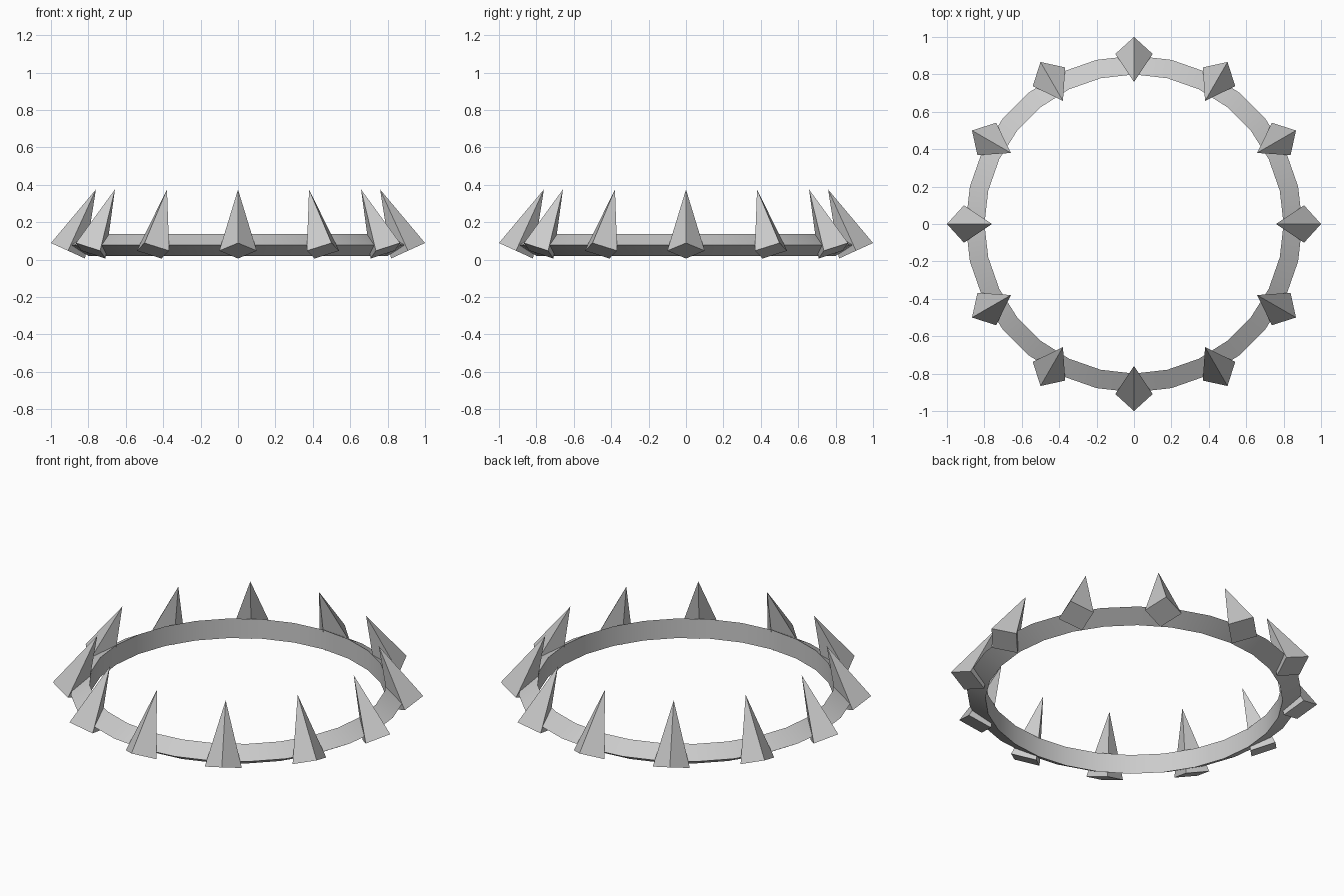
import bpy, bmesh, math
from mathutils import Matrix

if "Cube" in bpy.data.objects:
    bpy.data.objects.remove(bpy.data.objects["Cube"])

def make_object(name, bm):
    bmesh.ops.recalc_face_normals(bm, faces=bm.faces[:])
    mesh = bpy.data.meshes.new(name)
    bm.to_mesh(mesh)
    bm.free()
    ob = bpy.data.objects.new(name, mesh)
    bpy.context.collection.objects.link(ob)
    return ob

# Ring band: triangular section swept around 28 steps
SEG, R, r, Z = 28, 0.833, 0.067, 0.078
bm = bmesh.new()
loops = []
for i in range(SEG):
    a = 2 * math.pi * i / SEG
    loop = []
    for k in range(3):
        b = 2 * math.pi * k / 3
        rad = R + r * math.cos(b)
        loop.append(bm.verts.new((rad * math.cos(a), rad * math.sin(a), Z + r * math.sin(b))))
    loops.append(loop)
for i in range(SEG):
    p, q = loops[i], loops[(i + 1) % SEG]
    for k in range(3):
        n = (k + 1) % 3
        bm.faces.new((p[k], q[k], q[n], p[n]))
ring = make_object("ring_band", bm)
bpy.context.view_layer.objects.active = ring
ring.select_set(True)
bpy.ops.object.shade_smooth_by_angle(angle=math.radians(30))

# Twelve four-sided spikes leaning inward
COUNT, RADIUS, DEPTH, TILT = 12, 0.1, 0.36, math.radians(24.5)
base_r = 1 - RADIUS * math.cos(TILT)
base_z = RADIUS * math.sin(TILT) + 0.006
for i in range(COUNT):
    bm = bmesh.new()
    base = [bm.verts.new((RADIUS * math.cos(k * math.pi / 2),
                          RADIUS * math.sin(k * math.pi / 2), 0)) for k in range(4)]
    tip = bm.verts.new((0, 0, DEPTH))
    bm.faces.new(base[::-1])
    for k in range(4):
        bm.faces.new((base[k], base[(k + 1) % 4], tip))
    m = (Matrix.Rotation(2 * math.pi * i / COUNT, 4, 'Z')
         @ Matrix.Translation((base_r, 0, base_z))
         @ Matrix.Rotation(-TILT, 4, 'Y'))
    bmesh.ops.transform(bm, matrix=m, verts=bm.verts[:])
    make_object(f"spike_{i + 1:02d}", bm)
